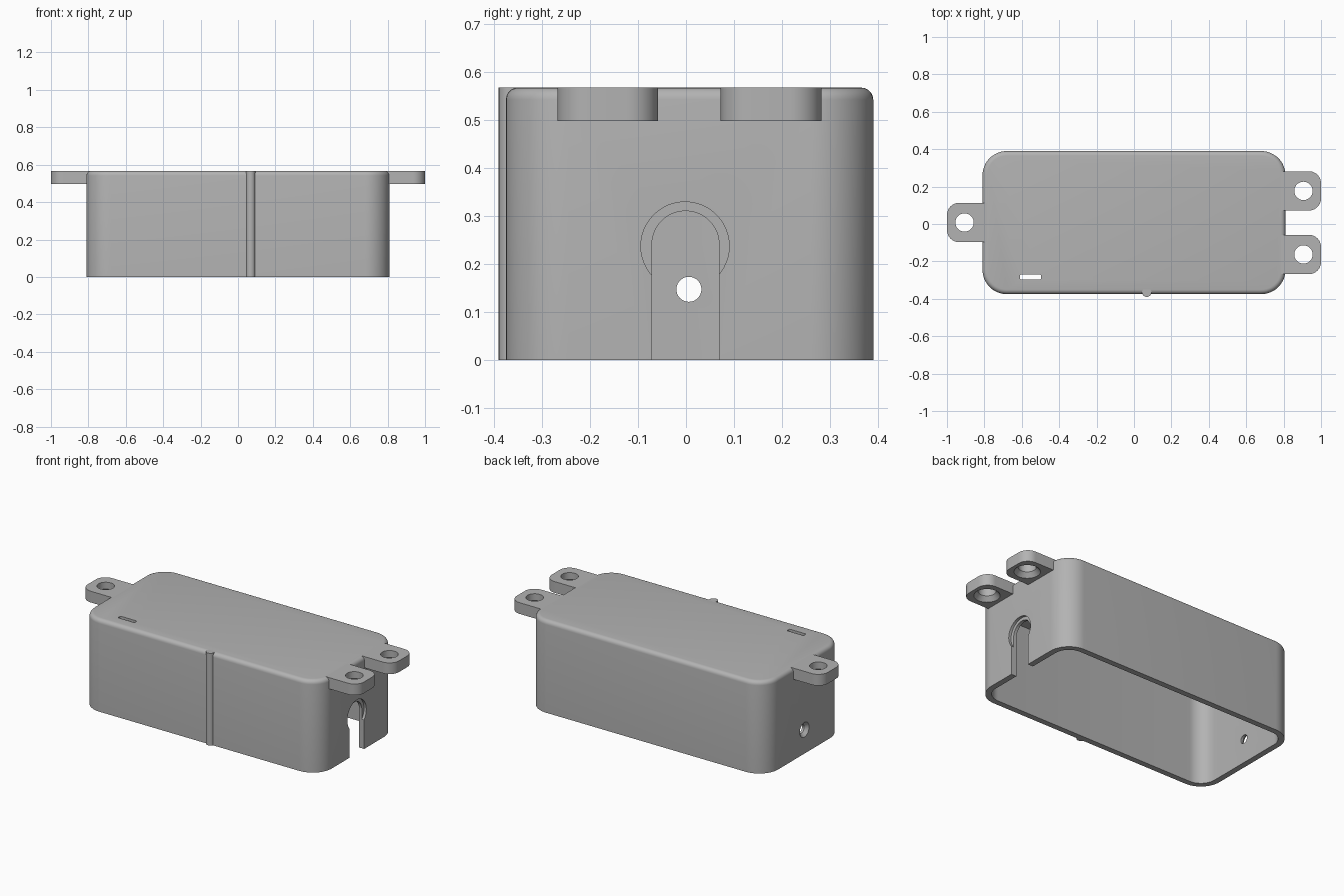
import bpy, bmesh, math
from mathutils import Matrix

cube = bpy.data.objects.get("Cube")
if cube:
    bpy.data.objects.remove(cube, do_unlink=True)

gray = bpy.data.materials.new("plain gray")
gray.use_nodes = True
gray.diffuse_color = (0.45, 0.45, 0.45, 1)
gray.node_tree.nodes["Principled BSDF"].inputs["Base Color"].default_value = gray.diffuse_color

HEIGHT, WALL, HALF_X = 0.567, 0.035, 0.81
FRONT, BACK, CORNER, FILLET = -0.375, 0.39, 0.13, 0.025


def make_object(name, bm):
    bmesh.ops.recalc_face_normals(bm, faces=bm.faces)
    mesh = bpy.data.meshes.new(name)
    bm.to_mesh(mesh)
    bm.free()
    mesh.materials.append(gray)
    obj = bpy.data.objects.new(name, mesh)
    bpy.context.collection.objects.link(obj)
    return obj


def rounded_outline(x0, x1, y0, y1, r_left, r_right, steps=12):
    corners = [(x1, y1, r_right, 0), (x0, y1, r_left, 1),
               (x0, y0, r_left, 2), (x1, y0, r_right, 3)]
    points = []
    for x, y, r, quarter in corners:
        cx = x - r if x == x1 else x + r
        cy = y - r if y == y1 else y + r
        for i in range(steps + 1 if r else 1):
            a = (quarter + i / steps) * math.pi / 2
            points.append((cx + r * math.cos(a), cy + r * math.sin(a)))
    return points


def prism(name, outline, z0, z1, fillet=0):
    bm = bmesh.new()
    base = bm.faces.new([bm.verts.new((x, y, z0)) for x, y in outline])
    top = bmesh.ops.extrude_face_region(bm, geom=[base])["geom"]
    verts = [v for v in top if isinstance(v, bmesh.types.BMVert)]
    bmesh.ops.translate(bm, verts=verts, vec=(0, 0, z1 - z0))
    if fillet:
        rim = [e for e in top if isinstance(e, bmesh.types.BMEdge)]
        bmesh.ops.bevel(bm, geom=rim, offset=fillet, segments=5,
                        profile=0.5, affect='EDGES')
    return make_object(name, bm)


def cone(name, center, r_low, r_high, depth, along_x=False):
    bm = bmesh.new()
    matrix = Matrix.Translation(center)
    if along_x:
        matrix = matrix @ Matrix.Rotation(math.pi / 2, 4, 'Y')
    bmesh.ops.create_cone(bm, cap_ends=True, segments=48, radius1=r_low,
                          radius2=r_high, depth=depth, matrix=matrix)
    return make_object(name, bm)


def carve(target, cutter):
    mod = target.modifiers.new("cut", 'BOOLEAN')
    mod.operation, mod.solver, mod.object = 'DIFFERENCE', 'EXACT', cutter
    bpy.ops.object.select_all(action='DESELECT')
    bpy.context.view_layer.objects.active = target
    target.select_set(True)
    bpy.ops.object.modifier_apply(modifier=mod.name)
    bpy.data.objects.remove(cutter, do_unlink=True)


# Hollow shell, open underneath
shell = prism("shell", rounded_outline(-HALF_X, HALF_X, FRONT, BACK, CORNER, CORNER),
              0, HEIGHT, FILLET)
inner = CORNER - WALL
carve(shell, prism("cavity", rounded_outline(-HALF_X + WALL, HALF_X - WALL, FRONT + WALL,
                                             BACK - WALL, inner, inner), -0.1, HEIGHT - WALL))

# Narrow slot through the lid
carve(shell, prism("lid_slot", rounded_outline(-0.61, -0.497, -0.296, -0.271, 0.005, 0.005, 4),
                   0.4, 0.7))

# Arched cable opening with a shallow round recess outside
arch = rounded_outline(-0.3, 0.31, -0.07, 0.07, 0, 0.0699, 16)
opening = prism("cable_opening", arch, 0.7, 0.9)
opening.data.transform(Matrix(((0, 0, 1, 0), (0, 1, 0, -0.001), (1, 0, 0, 0), (0, 0, 0, 1))))
opening.data.flip_normals()
carve(shell, opening)
carve(shell, cone("cable_recess", (HALF_X + 0.034, -0.002, 0.237), 0.092, 0.092, 0.1, True))

# Countersunk hole in the opposite end
carve(shell, cone("end_hole", (-HALF_X, 0.006, 0.147), 0.026, 0.026, 0.2, True))
carve(shell, cone("end_sink", (-HALF_X, 0.006, 0.147), 0.064, 0.026, 0.04, True))

# Mounting ears with holes countersunk from below
parts = [shell]
for name, side, y in (("left_rear_ear", 1, 0.177), ("left_front_ear", 1, -0.163),
                      ("right_ear", -1, 0.008)):
    root, tip = side * (HALF_X - FILLET), side
    outline = rounded_outline(min(root, tip), max(root, tip), y - 0.105, y + 0.105,
                              0 if side > 0 else 0.065, 0.065 if side > 0 else 0)
    ear = prism(name, outline, 0.498, HEIGHT)
    carve(ear, cone("ear_hole", (side * 0.906, y, 0.53), 0.049, 0.049, 0.3))
    carve(ear, cone("ear_sink", (side * 0.906, y, 0.505), 0.083, 0.049, 0.04))
    parts.append(ear)

# Half-round rib down the front
parts.append(cone("front_rib", (0.068, FRONT + 0.01, HEIGHT / 2), 0.025, 0.025, HEIGHT))

# Smooth shading with crisp edges
bpy.ops.object.select_all(action='DESELECT')
for part in parts:
    part.select_set(True)
bpy.context.view_layer.objects.active = shell
bpy.ops.object.shade_smooth_by_angle(angle=math.radians(30))
